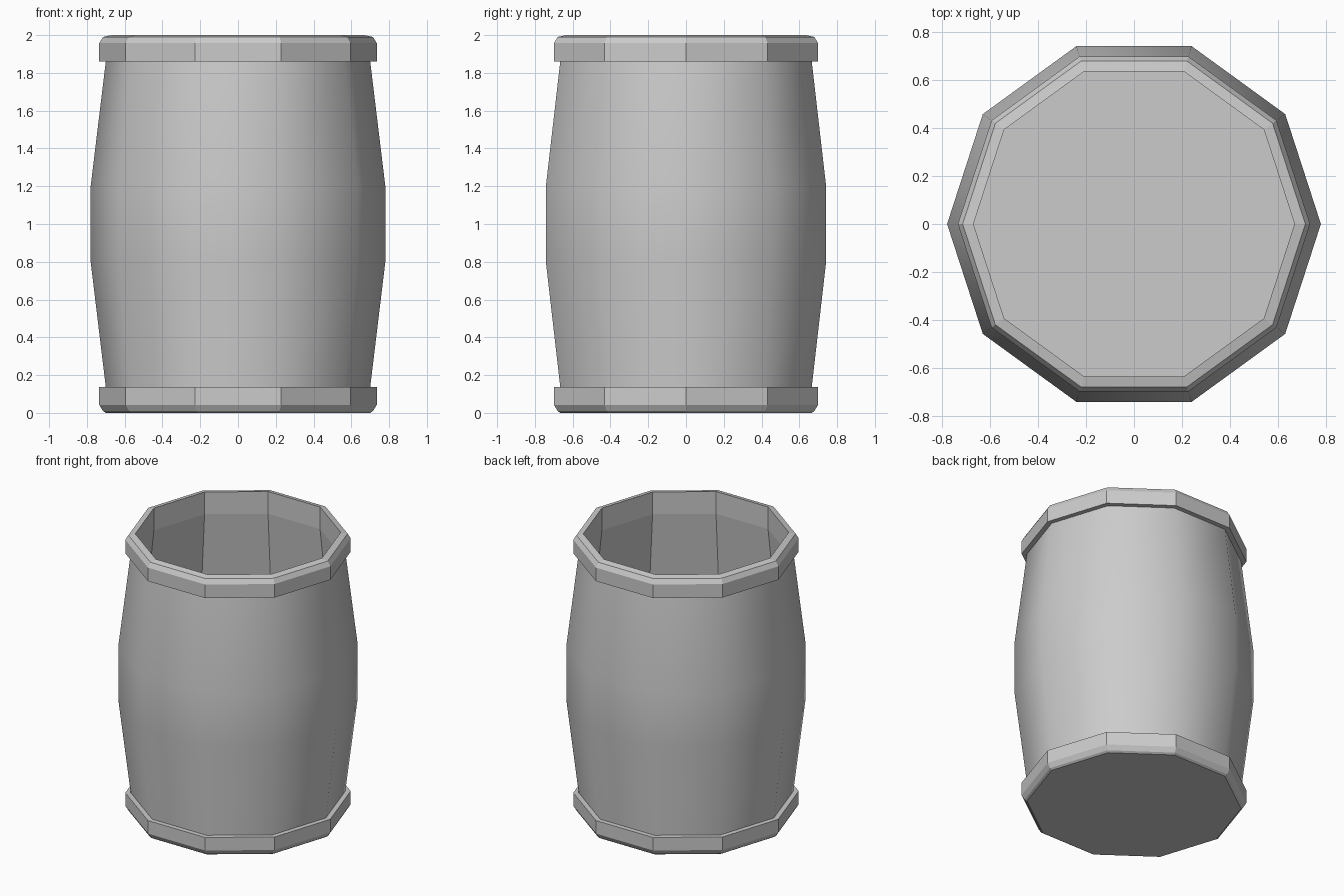
import bpy, bmesh
from math import cos, sin, tau, radians

if "Cube" in bpy.data.objects:
    bpy.data.objects.remove(bpy.data.objects["Cube"])

SIDES = 10


def lathe(name, profile, smooth=False):
    """Spin (radius, z) points; a rising profile faces outward, a falling one inward."""
    bm = bmesh.new()
    rings = []
    for r, z in profile:
        if r == 0:
            rings.append([bm.verts.new((0, 0, z))])
        else:
            rings.append([bm.verts.new((r * cos(tau * i / SIDES), r * sin(tau * i / SIDES), z))
                          for i in range(SIDES)])
    for a, b in zip(rings, rings[1:]):
        if len(a) == 1:
            bm.faces.new(b[::-1])
        elif len(b) == 1:
            bm.faces.new(a)
        else:
            for i in range(SIDES):
                j = (i + 1) % SIDES
                bm.faces.new((a[i], a[j], b[j], b[i]))
    # drop the unused centre points left by the end caps
    bmesh.ops.delete(bm, geom=[v for v in bm.verts if not v.link_faces], context='VERTS')
    mesh = bpy.data.meshes.new(name)
    bm.to_mesh(mesh)
    bm.free()
    obj = bpy.data.objects.new(name, mesh)
    bpy.context.collection.objects.link(obj)
    if smooth:
        bpy.ops.object.select_all(action='DESELECT')
        obj.select_set(True)
        bpy.context.view_layer.objects.active = obj
        bpy.ops.object.shade_smooth_by_angle(angle=radians(40))
    return obj


# bulging outer wall with closed underside
lathe("barrel_wall", [(0, 0), (0.70, 0), (0.70, 0.137), (0.78, 0.80),
                      (0.78, 1.20), (0.70, 1.86)], smooth=True)

# open inside with floor
lathe("barrel_inside", [(0.67, 2.0), (0.67, 1.84), (0.74, 1.20),
                        (0.74, 0.80), (0.67, 0.14), (0.67, 0.05), (0, 0.05)])

# bevelled bands at both ends
lathe("top_band", [(0.69, 1.86), (0.735, 1.86), (0.735, 1.957),
                   (0.715, 1.99), (0.67, 2.0)])
lathe("bottom_band", [(0.70, 0), (0.715, 0.01), (0.735, 0.043),
                      (0.735, 0.137), (0.69, 0.137)])
